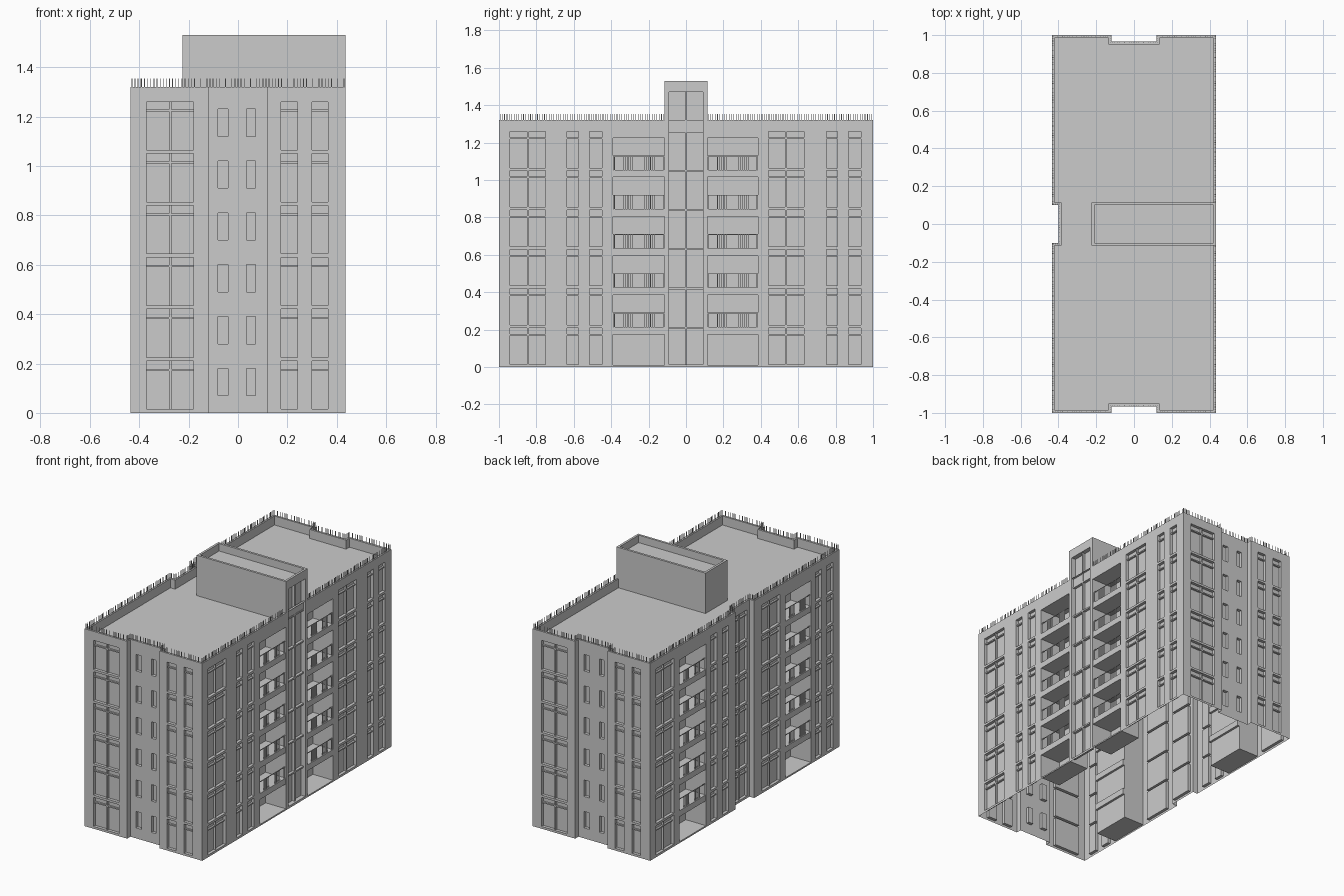
import bpy, bmesh
from math import radians
from mathutils import Matrix, Vector

if "Cube" in bpy.data.objects:
    bpy.data.objects.remove(bpy.data.objects["Cube"])

W, L, H, ROOF, STEP = 0.435, 1.0, 1.32, 1.26, 0.21
FLOORS = range(6)


def finish(name, bm):
    me = bpy.data.meshes.new(name)
    bm.to_mesh(me)
    bm.free()
    ob = bpy.data.objects.new(name, me)
    bpy.context.collection.objects.link(ob)
    return ob


def frame(angle, dist):
    """Point on a facade: u along it, d inward from it, z up."""
    rot = Matrix.Rotation(radians(angle), 3, 'Z')
    return lambda u, d, z: rot @ Vector((u, d - dist, z))


def quad(bm, pts):
    bm.faces.new([bm.verts.new(p) for p in pts])


def box(bm, P, u, d, z):
    v = [bm.verts.new(P(a, b, c)) for c in z for b in d for a in u]
    for f in ((0, 2, 3, 1), (4, 5, 7, 6), (0, 1, 5, 4), (2, 6, 7, 3), (0, 4, 6, 2), (1, 3, 7, 5)):
        bm.faces.new([v[i] for i in f])


def wall(name, P, u0, u1, z1, recesses):
    """Facade sheet whose recesses (u0, u1, z0, z1, depth) add up where nested."""
    bm = bmesh.new()
    us = sorted({u0, u1, *(r[i] for r in recesses for i in (0, 1))})
    zs = sorted({0, z1, *(r[i] for r in recesses for i in (2, 3))})

    def depth(i, j):
        if i < 0 or i >= len(us) - 1:
            return 0
        u, z = (us[i] + us[i + 1]) / 2, (zs[j] + zs[j + 1]) / 2
        return sum(r[4] for r in recesses if r[0] < u < r[1] and r[2] < z < r[3])

    for j in range(len(zs) - 1):
        b, t = zs[j], zs[j + 1]
        for i in range(len(us)):
            d, dl = depth(i, j), depth(i - 1, j)
            l = us[i]
            if abs(d - dl) > 1e-6:      # jamb
                quad(bm, [P(l, dl, b), P(l, d, b), P(l, d, t), P(l, dl, t)])
            if i == len(us) - 1:
                continue
            r = us[i + 1]
            quad(bm, [P(l, d, b), P(r, d, b), P(r, d, t), P(l, d, t)])
            if j and abs(d - depth(i, j - 1)) > 1e-6:      # sill or head
                db = depth(i, j - 1)
                quad(bm, [P(l, db, b), P(r, db, b), P(r, d, b), P(l, d, b)])
    bmesh.ops.remove_doubles(bm, verts=bm.verts, dist=1e-5)
    return finish(name, bm)


def inset(pts, t):
    out = []
    for i, p in enumerate(pts):
        a = (Vector(p) - Vector(pts[i - 1])).normalized()
        b = (Vector(pts[(i + 1) % len(pts)]) - Vector(p)).normalized()
        out.append(Vector(p) + t * Vector((-a.y - b.y, a.x + b.x)))
    return out


def parapet_roof(name, pts, top, floor, base=None):
    """Parapet cap, its inner face and the sunken roof; outer sides if base is given."""
    bm = bmesh.new()
    inner = inset(pts, 0.015)
    n = len(pts)
    for i in range(n):
        k = (i + 1) % n
        o0, o1, i0, i1 = pts[i], pts[k], inner[i], inner[k]
        quad(bm, [(*o0, top), (*o1, top), (*i1, top), (*i0, top)])
        quad(bm, [(*i0, top), (*i1, top), (*i1, floor), (*i0, floor)])
        if base is not None:
            quad(bm, [(*o0, base), (*o1, base), (*o1, top), (*o0, top)])
    quad(bm, [(*p, floor) for p in inner])
    bmesh.ops.remove_doubles(bm, verts=bm.verts, dist=1e-5)
    return finish(name, bm)


def windows(u0, u1, z0=0.015, z1=0.21, depth=0.02):
    return [(u0, u1, z0 + STEP * f, z1 + STEP * f, depth) for f in FLOORS]


def bars(bm, P, u0, u1, base=0.0):
    """Transom on every floor, with a mullion in wide windows."""
    for f in FLOORS:
        z = STEP * f
        box(bm, P, (u0, u1), (base + 0.008, base + 0.02), (z + 0.17, z + 0.178))
        if u1 - u0 > 0.1:
            m = (u0 + u1) / 2
            box(bm, P, (m - 0.005, m + 0.005), (base + 0.008, base + 0.02), (z + 0.015, z + 0.21))


def loggia_parts(slabs, rails, P, u0, u1):
    for f in range(1, 6):
        z = STEP * f
        box(slabs, P, (u0, u1), (0.002, 0.165), (z - 0.035, z + 0.005))
        box(rails, P, (u0, u1), (0.006, 0.01), (z + 0.077, z + 0.081))
        w = u1 - u0
        for c, n in ((0.01, 2), (0.29, 6), (0.71, 6), (0.99, 2)):
            for k in range(n):
                u = u0 + c * w + (k - (n - 1) / 2) * 0.01
                u = min(max(u, u0 + 0.002), u1 - 0.002)
                box(rails, P, (u - 0.0015, u + 0.0015), (0.006, 0.01), (z + 0.005, z + 0.08))


front, back = frame(0, L), frame(180, L)
right, left = frame(90, W), frame(270, W)
mullions, slabs, rails = bmesh.new(), bmesh.new(), bmesh.new()

# End walls: the back is the front turned half round
END = [(-0.37, -0.18), (0.175, 0.24), (0.30, 0.365)]
for name, P in (("front_wall", front), ("back_wall", back)):
    rec = [(-0.12, 0.12, 0, H, 0.035)]
    for a, b in END:
        rec += windows(a, b)
        bars(mullions, P, a, b)
    for a, b in ((-0.08, -0.04), (0.035, 0.07)):
        rec += windows(a, b, 0.07, 0.18)
    wall(name, P, -W, W, H, rec)

# Long walls with windows and stacked loggias
RIGHT = [(-0.94, -0.75), (-0.635, -0.575), (-0.515, -0.45), (0.44, 0.63), (0.75, 0.81), (0.87, 0.935)]
LEFT = [(-0.94, -0.75), (-0.355, -0.295), (-0.235, -0.17), (0.18, 0.37), (0.75, 0.81), (0.87, 0.935)]
for name, P, u0, u1, wins, logs, extra in (
        ("right_wall_front_half", right, -L, -0.115, RIGHT[:3], [(-0.39, -0.115)], []),
        ("right_wall_back_half", right, 0.115, L, RIGHT[3:], [(0.115, 0.385)], []),
        ("left_wall", left, -L, L, LEFT, [(-0.69, -0.41), (0.43, 0.70)], [(-0.1, 0.1, 0, H, 0.035)])):
    rec = list(extra)
    for a, b in wins:
        rec += windows(a, b)
        bars(mullions, P, a, b)
    if extra:
        rec += windows(-0.075, 0.075)
        bars(mullions, P, -0.075, 0.075, 0.035)
    for a, b in logs:
        rec.append((a, b, 0.01, 1.225, 0.15))
        loggia_parts(slabs, rails, P, a, b)
    wall(name, P, u0, u1, H, rec)

# Stair tower: glazed strip on the right side, block above the roof
wall("stair_tower_face", right, -0.115, 0.115, 1.53, [(-0.09, 0.09, 0.015, 1.47, 0.03)])
for f in range(1, 7):
    box(mullions, right, (-0.09, 0.09), (0.012, 0.03), (STEP * f - 0.005, STEP * f + 0.005))
box(mullions, right, (-0.005, 0.005), (0.012, 0.03), (0.015, 1.47))
TX = W - 0.032
parapet_roof("stair_tower_top", [(-0.225, -0.115), (W, -0.115), (W, 0.115), (-0.225, 0.115)], 1.53, 1.48)
bm = bmesh.new()
path = [(W, 0.115), (-0.225, 0.115), (-0.225, -0.115), (W, -0.115)]
for a, b in zip(path, path[1:]):
    quad(bm, [(*a, ROOF), (*b, ROOF), (*b, 1.53), (*a, 1.53)])
finish("stair_tower_sides", bm)

# Main roof with notched parapet
half = [(-W, -L), (-0.12, -L), (-0.12, -0.965), (0.12, -0.965), (0.12, -L), (W, -L)]
outline = half + [(-x, -y) for x, y in half] + [(-W, 0.1), (-0.4, 0.1), (-0.4, -0.1), (-W, -0.1)]
parapet_roof("main_roof", outline, H, ROOF)

# Roof railing: grouped pickets under a thin rail
roof_rail = bmesh.new()
flat = lambda x, y, z: Vector((x, y, z))
ring = inset(outline, 0.006)
for i, a in enumerate(ring):
    b = ring[(i + 1) % len(ring)]
    n = max(1, round((b - a).length / 0.0125))
    for k in range(n):
        p = a.lerp(b, k / n)
        if (k % 8 in (5, 7)) or (p.x > 0.4 and abs(p.y) < 0.115):
            continue
        box(roof_rail, flat, (p.x - 0.0015, p.x + 0.0015), (p.y - 0.0015, p.y + 0.0015), (H, H + 0.034))

finish("window_bars", mullions)
finish("balcony_slabs", slabs)
finish("balcony_railings", rails)
finish("roof_railing", roof_rail)
